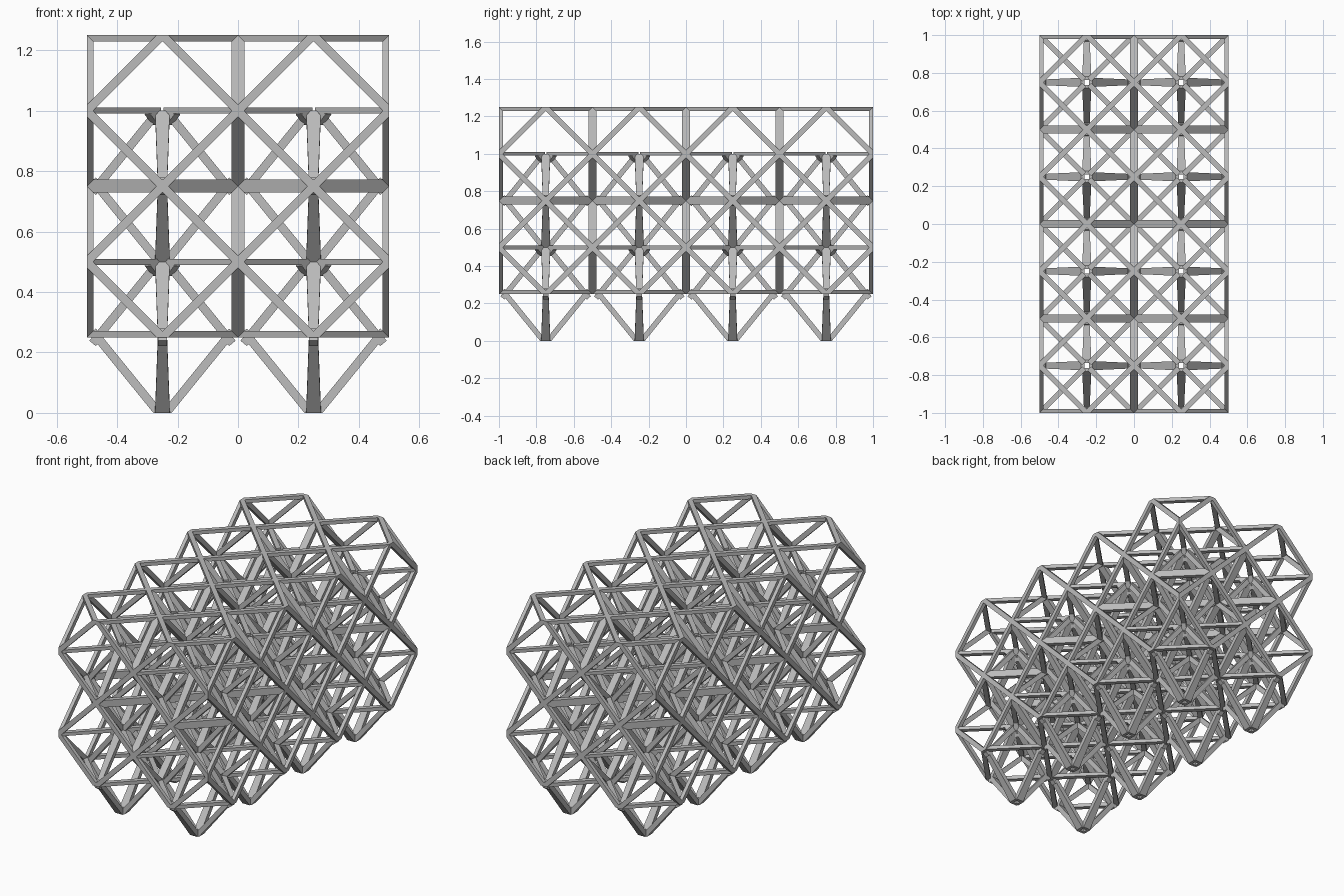
import bpy, bmesh
from mathutils import Vector

if "Cube" in bpy.data.objects:
    bpy.data.objects.remove(bpy.data.objects["Cube"], do_unlink=True)

H = 0.25             # half of one cell
BAR = 0.028          # bar width in its own plane
DEPTH = 0.0215       # frame depth inside a cell
HOLE = 0.013         # half width of the opening at each hub
X, Y, Z = Vector((1, 0, 0)), Vector((0, 1, 0)), Vector((0, 0, 1))
BOX = [(d * s * H, d * s) for d in (X, Y, Z) for s in (1, -1)]

steel = bpy.data.materials.new("plain_grey")
steel.use_nodes = True
GREY = (0.5, 0.5, 0.5, 1)
steel.diffuse_color = GREY
steel.node_tree.nodes["Principled BSDF"].inputs["Base Color"].default_value = GREY


def strut(target, a, b, side, start, end, thick, planes):
    """Tapered rectangular bar from a to b, trimmed flat by the planes."""
    bm = bmesh.new()
    side = side.normalized()
    up = (b - a).cross(side).normalized() * thick / 2
    rings = []
    for p, w in ((a, start), (b, end)):
        s = side * w / 2
        rings.append([bm.verts.new(p + q) for q in (s + up, up - s, -s - up, s - up)])
    bm.faces.new(rings[0])
    bm.faces.new(rings[1][::-1])
    for i in range(4):
        j = (i + 1) % 4
        bm.faces.new((rings[0][i], rings[1][i], rings[1][j], rings[0][j]))
    for co, no in planes:
        bmesh.ops.bisect_plane(bm, geom=bm.verts[:] + bm.edges[:] + bm.faces[:],
                               dist=1e-5, plane_co=co, plane_no=no, clear_outer=True)
        rim = [e for e in bm.edges if e.is_boundary]
        if rim:
            bmesh.ops.holes_fill(bm, edges=rim, sides=0)
    bmesh.ops.recalc_face_normals(bm, faces=bm.faces[:])
    part = bpy.data.meshes.new("part")
    bm.to_mesh(part)
    bm.free()
    target.from_mesh(part)
    bpy.data.meshes.remove(part)


def finish(name, bm):
    """Turn the part into an object repeated over the 2 x 4 x 2 grid."""
    mesh = bpy.data.meshes.new(name)
    bm.to_mesh(mesh)
    bm.free()
    mesh.materials.append(steel)
    obj = bpy.data.objects.new(name, mesh)
    obj.location = (-H, -3 * H, 2 * H)
    bpy.context.collection.objects.link(obj)
    for axis, count in ((X, 2), (Y, 4), (Z, 2)):
        array = obj.modifiers.new("repeat", 'ARRAY')
        array.use_relative_offset = False
        array.use_constant_offset = True
        array.constant_offset_displace = axis * 2 * H
        array.count = count


# Diamond frame on each of the six cell faces
bm = bmesh.new()
for n, u, v in ((X, Y, Z), (Y, Z, X), (Z, X, Y)):
    for s in (1, -1):
        centre = n * s * (H - DEPTH / 2)
        for su in (1, -1):
            for sv in (1, -1):
                a, b = centre + u * su * H, centre + v * sv * H
                over = (b - a).normalized() * 0.02
                strut(bm, a - over, b + over, n, DEPTH, DEPTH, BAR, BOX)
finish("cell_frames", bm)

# Flat spokes from the hub to the upright cell edges, with small gussets
bm = bmesh.new()
for sx in (1, -1):
    for sy in (1, -1):
        d = X * sx + Y * sy
        across = X * sx - Y * sy
        strut(bm, d * 0.014, d * (H + 0.02), across, BAR, BAR, 0.02, BOX)
        strut(bm, d * 0.044 - Z * 0.006, d * 0.018 - Z * 0.04, across,
              BAR, BAR, 0.02, [(Z * 0, Z)])
finish("flat_spokes", bm)

# Widening legs that meet at the hub above and at the foot below
bm = bmesh.new()
for d, across in ((X, Y), (-X, Y), (Y, X), (-Y, X)):
    for s in (1, -1):
        mid = -Z * H
        outer = d * 0.215 + mid
        tip = d * 0.012 + mid + Z * s * H
        run = (tip - outer) * 0.08
        limits = [(mid + Z * s * H, Z * s), (d * HOLE, -d), (d * H, d)]
        strut(bm, outer - run, tip + run * 2, across, 0.029, 0.052, BAR, limits)
finish("hub_legs", bm)
